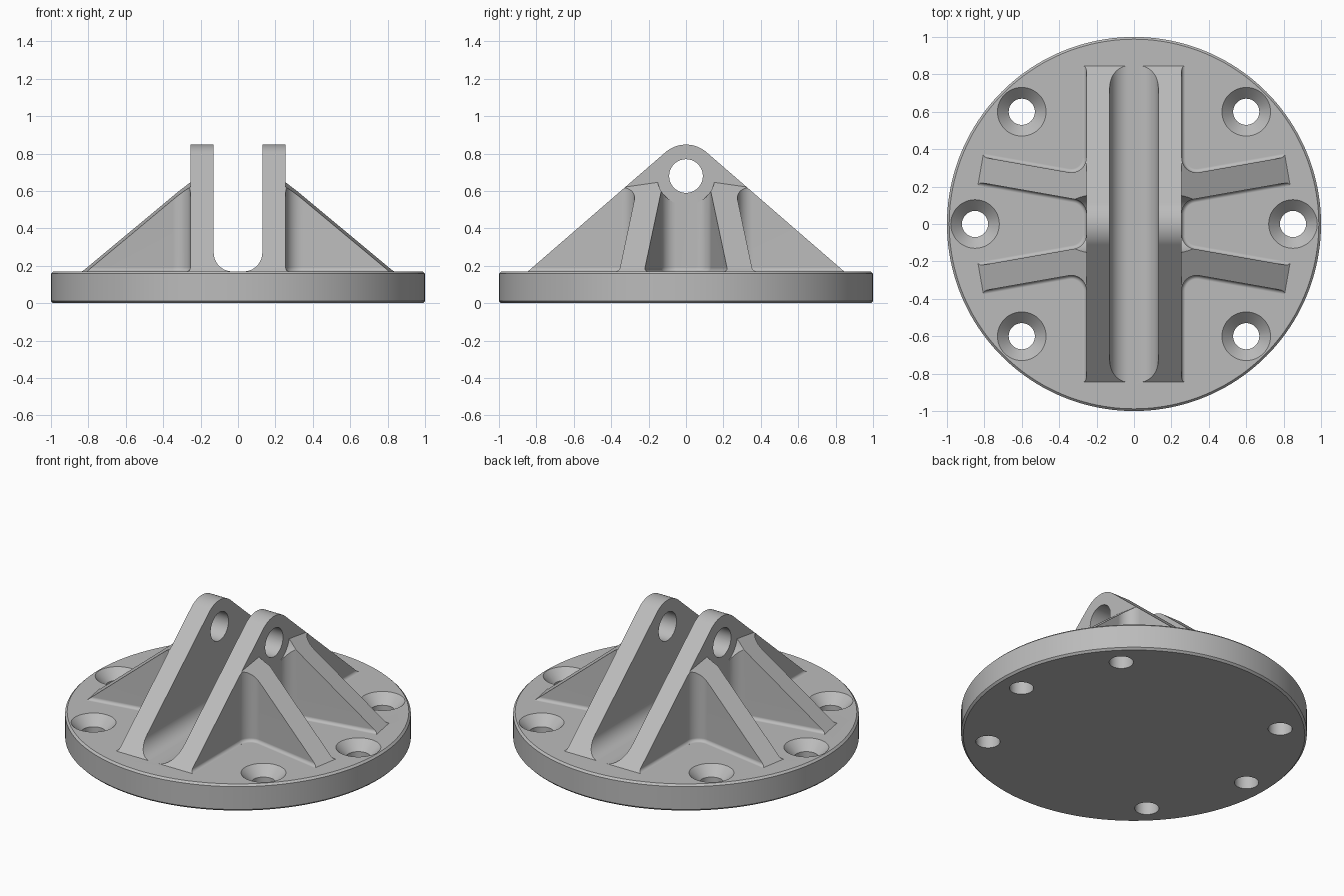
import bpy, bmesh
from math import sin, cos, pi, radians, sqrt
from mathutils import Vector

old = bpy.data.objects.get("Cube")
if old:
    bpy.data.objects.remove(old, do_unlink=True)

TOP = 0.17            # upper face of the flange
PIN_Z, PIN_R = 0.68, 0.09
LUG_IN, LUG_OUT = 0.13, 0.255
FOOT = 0.02           # small fillet where parts meet the flange
RIB_ANGLE = radians(10)

grey = bpy.data.materials.new("plain grey")
grey.use_nodes = True
grey.diffuse_color = (0.5, 0.5, 0.5, 1)
grey.node_tree.nodes["Principled BSDF"].inputs["Base Color"].default_value = (0.5, 0.5, 0.5, 1)


def loft(name, rings, cut=None):
    """Solid skinned over matching closed rings, optionally sliced by a plane."""
    bm = bmesh.new()
    rows = [[bm.verts.new(p) for p in ring] for ring in rings]
    n = len(rows[0])
    for a, b in zip(rows, rows[1:]):
        for i in range(n):
            j = (i + 1) % n
            bm.faces.new((a[i], a[j], b[j], b[i]))
    bm.faces.new(rows[0][::-1])
    bm.faces.new(rows[-1])
    if cut:
        point, normal = cut
        res = bmesh.ops.bisect_plane(bm, geom=bm.verts[:] + bm.edges[:] + bm.faces[:],
                                     plane_co=point, plane_no=normal, clear_outer=True)
        edges = [e for e in bm.edges if e.is_boundary]
        bmesh.ops.holes_fill(bm, edges=edges, sides=0)
    bmesh.ops.recalc_face_normals(bm, faces=bm.faces[:])
    me = bpy.data.meshes.new(name)
    bm.to_mesh(me)
    bm.free()
    me.materials.append(grey)
    ob = bpy.data.objects.new(name, me)
    bpy.context.collection.objects.link(ob)
    return ob


def arc(cx, cy, r, a0, a1, n=10):
    return [(cx + r * cos(a0 + (a1 - a0) * i / n), cy + r * sin(a0 + (a1 - a0) * i / n))
            for i in range(n + 1)]


def circle(r, n):
    return arc(0, 0, r, 0, 2 * pi, n)[:-1]


def lathe(name, profile, x=0, y=0, n=48):
    return loft(name, [[(x + u, y + v, z) for u, v in circle(r, n)] for r, z in profile])


def cross_rod(name, r, x0, x1):
    return loft(name, [[(x, u, PIN_Z + v) for u, v in circle(r, 64)] for x in (x0, x1)])


def combine(target, tool, operation):
    """Apply a boolean and remove the tool."""
    mod = target.modifiers.new("combine", 'BOOLEAN')
    mod.operation, mod.object, mod.solver = operation, tool, 'EXACT'
    bpy.context.view_layer.objects.active = target
    bpy.ops.object.modifier_apply(modifier=mod.name)
    bpy.data.objects.remove(tool, do_unlink=True)


def make_lug(side):
    """Upright plate with a wide inner fillet and a small outer foot."""
    r = 0.1
    section = [(LUG_IN - r, 0.1)]
    section += arc(LUG_IN - r, TOP + r, r, -pi / 2, 0, 12)
    section += [(LUG_IN, 0.9), (LUG_OUT, 0.9)]
    section += arc(LUG_OUT + FOOT, TOP + FOOT, FOOT, pi, 1.5 * pi, 6)
    section += [(LUG_OUT + FOOT, 0.1)]
    return loft("lug", [[(side * x, y, z) for x, z in section] for y in (-0.95, 0.95)])


def rib_plan(spread):
    """Plan outline of a rib, blended into the lug; spread widens it at the foot."""
    a, ax, ay = RIB_ANGLE, 0.28, 0.195
    h, r, x0 = 0.068 + spread, 0.08 - spread, LUG_OUT + spread
    cx = x0 + r

    def centre_y(s):
        return ay + (s * (h + r) + (cx - ax) * sin(a)) / cos(a)

    def tip(s):
        return (ax + 0.7 * cos(a) - s * h * sin(a), ay + 0.7 * sin(a) + s * h * cos(a))

    low = arc(cx, centre_y(-1), r, pi, pi / 2 + a)
    high = arc(cx, centre_y(1), r, 1.5 * pi + a, pi)
    inner = LUG_OUT - 0.005
    return [(inner, low[0][1])] + low + [tip(-1), tip(1)] + high + [(inner, high[-1][1])]


def make_rib(sx, sy):
    layers = [(0.12, FOOT)]
    for i in range(6):
        t = i / 5 * pi / 2
        layers.append((TOP + FOOT * (1 - cos(t)), FOOT * (1 - sin(t))))
    layers.append((0.8, 0))
    rings = [[(sx * x, sy * y, z) for x, y in rib_plan(s)] for z, s in layers]
    d = Vector((sx * cos(RIB_ANGLE), sy * sin(RIB_ANGLE), 0))
    slope = (d * 0.858 + Vector((0, 0, TOP)), (d * 0.82 + Vector((0, 0, 1))).normalized())
    return loft("rib", rings, slope)


# Lugs and ribs, with pin-head clearance cut from the ribs
bracket = make_lug(1)
combine(bracket, make_lug(-1), 'UNION')
for sx in (1, -1):
    for sy in (1, -1):
        rib = make_rib(sx, sy)
        combine(rib, cross_rod("clearance", 0.155, sx * LUG_OUT, sx * 0.7), 'DIFFERENCE')
        combine(bracket, rib, 'UNION')

# Round-topped triangular envelope trims the whole upright
nose = 0.168
tilt = radians(49.1)
run = (nose + (PIN_Z - 0.05) * sin(tilt)) / cos(tilt)
outline = [(run, 0.05)] + arc(0, PIN_Z, nose, tilt, pi - tilt, 20) + [(-run, 0.05)]
envelope = loft("envelope", [[(x, y, z) for y, z in outline] for x in (-1.1, 1.1)])
combine(bracket, envelope, 'INTERSECT')
combine(bracket, cross_rod("pin_bore", PIN_R, -0.5, 0.5), 'DIFFERENCE')

# Round flange with chamfered rims
c = 0.012
flange = lathe("flange_bracket", [(1 - c, 0), (1, c), (1, TOP - c), (1 - c, TOP)], n=160)
combine(flange, bracket, 'UNION')

# Countersunk mounting holes
for x, y in [(0.6, 0.6), (0.6, -0.6), (-0.6, 0.6), (-0.6, -0.6), (0.85, 0), (-0.85, 0)]:
    sink = lathe("mounting_hole",
                 [(0.07, -0.1), (0.07, TOP - 0.06), (0.13, TOP), (0.13, TOP + 0.02)], x, y)
    combine(flange, sink, 'DIFFERENCE')

# Smooth fillets and bores, crisp edges elsewhere
bpy.ops.object.select_all(action='DESELECT')
flange.select_set(True)
bpy.context.view_layer.objects.active = flange
bpy.ops.object.shade_smooth_by_angle(angle=radians(28))
weighted = flange.modifiers.new("even shading", 'WEIGHTED_NORMAL')
weighted.keep_sharp = True
